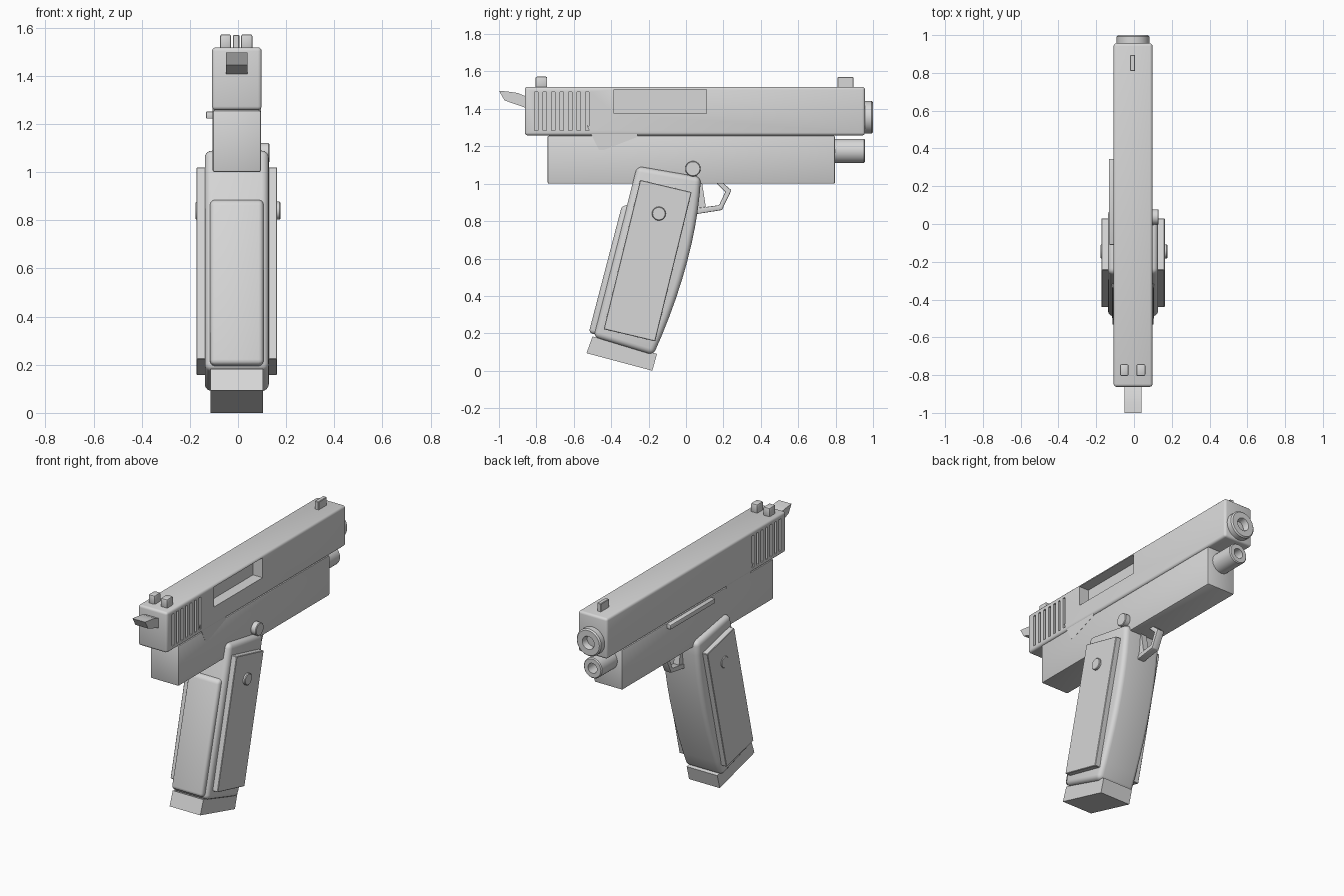
import bpy, bmesh, math
from mathutils import Vector

if "Cube" in bpy.data.objects:
    bpy.data.objects.remove(bpy.data.objects["Cube"])

CX = -0.005  # mid plane of the body

metal = bpy.data.materials.new("light grey")
metal.diffuse_color = (0.68, 0.68, 0.68, 1)
metal.use_nodes = True
metal.node_tree.nodes["Principled BSDF"].inputs["Base Color"].default_value = metal.diffuse_color


def finish(name, bm, bevel=0.0, segs=3, cutter=None):
    """Turn a bmesh into a named, bevelled, optionally carved, smooth-by-angle object."""
    bmesh.ops.recalc_face_normals(bm, faces=bm.faces)
    me = bpy.data.meshes.new(name)
    bm.to_mesh(me)
    bm.free()
    me.materials.append(metal)
    ob = bpy.data.objects.new(name, me)
    bpy.context.collection.objects.link(ob)
    bpy.ops.object.select_all(action='DESELECT')
    ob.select_set(True)
    bpy.context.view_layer.objects.active = ob
    if bevel:
        m = ob.modifiers.new("round", 'BEVEL')
        m.width, m.segments = bevel, segs
        m.limit_method, m.angle_limit = 'ANGLE', math.radians(35)
        bpy.ops.object.modifier_apply(modifier="round")
    if cutter:
        m = ob.modifiers.new("cut", 'BOOLEAN')
        m.operation, m.solver, m.object = 'DIFFERENCE', 'EXACT', cutter
        bpy.ops.object.modifier_apply(modifier="cut")
        bpy.data.objects.remove(cutter)
    bpy.ops.object.shade_smooth_by_angle(angle=math.radians(30))
    return ob


def add_prism(bm, pts, x0, x1):
    """Side profile of (y, z) points, extruded from x0 to x1."""
    f = bm.faces.new([bm.verts.new((x0, y, z)) for y, z in pts])
    r = bmesh.ops.extrude_face_region(bm, geom=[f])
    vs = [g for g in r["geom"] if isinstance(g, bmesh.types.BMVert)]
    bmesh.ops.translate(bm, verts=vs, vec=(x1 - x0, 0, 0))


def prism(name, pts, x0, x1, bevel=0.0, segs=3, cutter=None):
    bm = bmesh.new()
    add_prism(bm, pts, x0, x1)
    return finish(name, bm, bevel, segs, cutter)


def rect(y0, y1, z0, z1):
    return [(y0, z0), (y1, z0), (y1, z1), (y0, z1)]


def lathe(name, profile, origin, axis, steps=32):
    """Spin (radius, distance) points around an axis through origin."""
    bm = bmesh.new()
    a = Vector(axis)
    side = Vector((0, 0, 1))
    o = Vector(origin)
    vs = [bm.verts.new(o + side * r + a * d) for r, d in profile]
    es = [bm.edges.new(p) for p in zip(vs, vs[1:])]
    bmesh.ops.spin(bm, geom=vs + es, cent=o, axis=a, angle=2 * math.pi,
                   steps=steps, use_merge=True)
    bmesh.ops.remove_doubles(bm, verts=bm.verts, dist=1e-5)
    return finish(name, bm)


# Slide, carved with the side opening and the rear grip grooves on both sides
bm = bmesh.new()
add_prism(bm, rect(-0.385, 0.11, 1.375, 1.503), 0.03, 0.2)
for i in range(7):
    y = -0.80 + i * 0.0455
    for x in (CX - 0.103, CX + 0.103):
        add_prism(bm, rect(y - 0.009, y + 0.009, 1.285, 1.49), x - 0.014, x + 0.014)
cutter = finish("slide_cutter", bm)
cutter.hide_render = True
prism("slide", rect(-0.862, 0.957, 1.258, 1.518), CX - 0.103, CX + 0.103, 0.015, 3, cutter)

# Lower frame and the flush lever plate
prism("frame", rect(-0.74, 0.797, 1.0, 1.257), CX - 0.1, CX + 0.1, 0.008, 2)
prism("lever_plate", [(-0.53, 1.31), (-0.465, 1.18), (-0.44, 1.18), (-0.26, 1.25), (-0.26, 1.30)],
      CX - 0.101, CX + 0.101)
prism("side_catch", rect(-0.11, 0.345, 1.222, 1.252), -0.133, -0.09, 0.005, 2)

# Front tubes with bores
lathe("barrel", [(0, -0.2), (0.087, -0.2), (0.087, -0.008), (0.079, 0), (0.042, 0),
                 (0.038, -0.008), (0.038, -0.1), (0, -0.1)], (CX, 1.0, 1.355), (0, 1, 0))
lathe("lower_rod", [(0, -0.2), (0.065, -0.2), (0.065, -0.006), (0.059, 0), (0.032, 0),
                    (0.032, -0.1), (0, -0.1)], (CX, 0.957, 1.175), (0, 1, 0))

# Sights
for label, x0, x1 in (("left", -0.074, -0.029), ("right", 0.013, 0.06)):
    prism("rear_sight_" + label, rect(-0.805, -0.742, 1.51, 1.572), x0, x1, 0.008, 2)
prism("front_sight", rect(0.81, 0.895, 1.51, 1.57), -0.021, 0.006, 0.003, 1)

# Hammer
prism("hammer", [(-1.0, 1.497), (-0.97, 1.445), (-0.84, 1.40), (-0.84, 1.46), (-0.90, 1.485),
                 (-0.955, 1.493)], CX - 0.045, CX + 0.045)

# Grip with curved front edge
a, c, b = (0.08, 1.035), (0.058, 0.6), (-0.175, 0.083)
front = []
for i in range(11):
    t = i / 10
    front.append(tuple((1 - t) ** 2 * a[k] + 2 * t * (1 - t) * c[k] + t * t * b[k] for k in (0, 1)))
prism("grip", [(-0.262, 1.094)] + front + [(-0.495, 0.18)], CX - 0.133, CX + 0.133, 0.03, 4)
prism("backstrap", [(-0.27, 0.89), (-0.343, 0.882), (-0.52, 0.203), (-0.44, 0.183)],
      CX - 0.111, CX + 0.111, 0.02, 3)
prism("grip_base", [(-0.5, 0.183), (-0.532, 0.094), (-0.18, 0.0), (-0.155, 0.09)],
      CX - 0.109, CX + 0.109)

# Side panels with screws
panel = [(-0.245, 1.02), (0.03, 0.955), (-0.165, 0.157), (-0.44, 0.222)]
for label, s in (("left", -1), ("right", 1)):
    prism("grip_panel_" + label, panel, CX + s * 0.12, CX + s * 0.168, 0.003, 1)
    lathe("panel_screw_" + label, [(0, 0), (0.037, 0), (0.037, 0.033), (0.033, 0.037), (0, 0.037)],
          (s * 0.14, -0.145, 0.84), (s, 0, 0))

# Round button above the grip
lathe("side_button", [(0, 0), (0.041, 0), (0.041, 0.056), (0.037, 0.06), (0, 0.06)],
      (0.07, 0.037, 1.08), (1, 0, 0))

# Trigger and its guard
prism("trigger", [(0.06, 1.01), (0.085, 1.01), (0.106, 0.875), (0.05, 0.86)],
      CX - 0.02, CX + 0.02)
prism("trigger_guard", [(0.04, 0.835), (0.192, 0.859), (0.243, 0.965), (0.19, 1.01), (0.16, 1.005),
                        (0.21, 0.956), (0.177, 0.885), (0.04, 0.867)],
      CX - 0.025, CX + 0.025, 0.004, 2)
